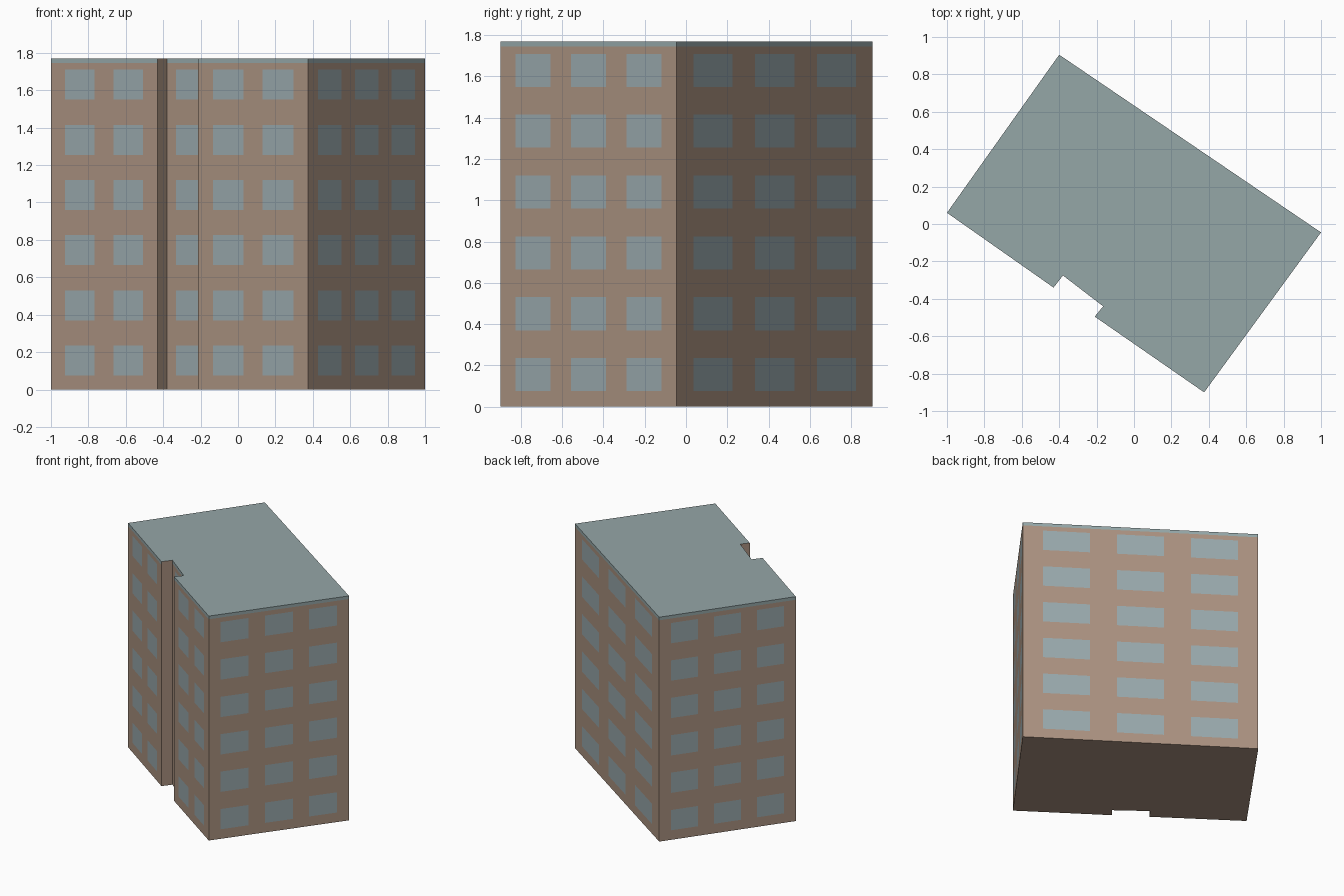
import bpy, bmesh
from mathutils import Vector

cube = bpy.data.objects.get("Cube")
if cube:
    bpy.data.objects.remove(cube)


def make_material(name, colour):
    mat = bpy.data.materials.new(name)
    mat.use_nodes = True
    mat.diffuse_color = (*colour, 1)
    mat.node_tree.nodes["Principled BSDF"].inputs["Base Color"].default_value = (*colour, 1)
    return mat


wall_mat = make_material("brown wall", (0.40, 0.285, 0.215))
window_mat = make_material("blue grey window", (0.315, 0.39, 0.41))
roof_mat = make_material("grey roof", (0.30, 0.385, 0.39))
WALL, WINDOW, ROOF = range(3)

HEIGHT, BAND = 1.77, 1.745
FLOORS, STOREY, SILL, WINDOW_HEIGHT = 6, 0.295, 0.075, 0.16

# Window spans along a wall, as fractions, by number of windows
SPANS = {
    0: [],
    1: [(0.23, 0.77)],
    2: [(0.13, 0.41), (0.585, 0.865)],
    3: [(0.085, 0.285), (0.40, 0.60), (0.715, 0.915)],
}

# Footprint corners, anticlockwise, with the windows on the wall that follows
FOOTPRINT = [
    ((-1.0, 0.06), 2),
    ((-0.43, -0.34), 0),
    ((-0.38, -0.275), 1),
    ((-0.165, -0.44), 0),
    ((-0.21, -0.495), 2),
    ((0.375, -0.90), 3),
    ((1.0, -0.045), 3),
    ((-0.40, 0.905), 3),
]


def finish(bm, name):
    mesh = bpy.data.meshes.new(name)
    bm.to_mesh(mesh)
    bm.free()
    for mat in (wall_mat, window_mat, roof_mat):
        mesh.materials.append(mat)
    obj = bpy.data.objects.new(name, mesh)
    bpy.context.collection.objects.link(obj)
    return obj


# Walls: each is a grid cut along the window edges and the roof band
bm = bmesh.new()
rows = [(SILL + i * STOREY, SILL + i * STOREY + WINDOW_HEIGHT) for i in range(FLOORS)]
levels = [0] + [z for row in rows for z in row] + [BAND, HEIGHT]
for i, (corner, count) in enumerate(FOOTPRINT):
    start = Vector(corner)
    end = Vector(FOOTPRINT[(i + 1) % len(FOOTPRINT)][0])
    cuts = [0] + [u for span in SPANS[count] for u in span] + [1]
    grid = [[bm.verts.new((*start.lerp(end, u), z)) for z in levels] for u in cuts]
    for c in range(len(cuts) - 1):
        for r in range(len(levels) - 1):
            face = bm.faces.new((grid[c][r], grid[c + 1][r],
                                 grid[c + 1][r + 1], grid[c][r + 1]))
            if r == len(levels) - 2 and count:
                face.material_index = ROOF
            elif c % 2 and r % 2 and r < 2 * FLOORS:
                face.material_index = WINDOW
bmesh.ops.remove_doubles(bm, verts=bm.verts, dist=0.0001)
finish(bm, "walls")

# Flat roof and underside
for name, z, slot in (("roof", HEIGHT, ROOF), ("floor", 0, WALL)):
    bm = bmesh.new()
    face = bm.faces.new([bm.verts.new((*corner, z)) for corner, _ in FOOTPRINT])
    face.material_index = slot
    if name == "floor":
        face.normal_flip()
    finish(bm, name)
